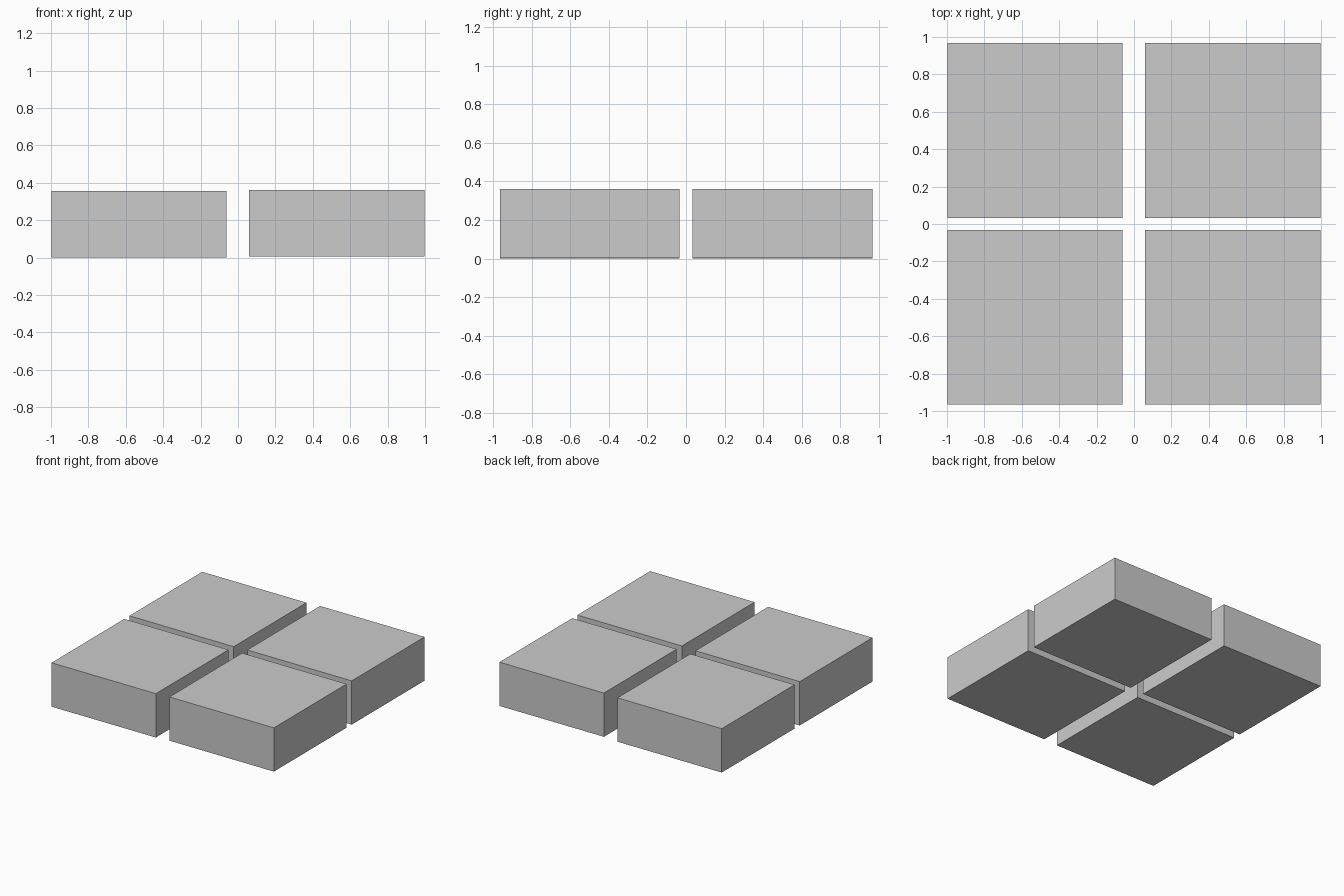
import bpy

if "Cube" in bpy.data.objects:
    bpy.data.objects.remove(bpy.data.objects["Cube"])


def block(name, x0, x1, y0, y1, z0, z1):
    """Sharp-edged box given by its bounds."""
    bpy.ops.mesh.primitive_cube_add(
        size=1, location=((x0 + x1) / 2, (y0 + y1) / 2, (z0 + z1) / 2))
    ob = bpy.context.object
    ob.name = name
    ob.scale = (x1 - x0, y1 - y0, z1 - z0)
    bpy.ops.object.transform_apply(location=False, rotation=False, scale=True)
    return ob


# Four slabs in a 2 x 2 layout; the right column sits very slightly higher
columns = {"left": (-0.998, -0.062, 0.0, 0.356),
           "right": (0.06, 0.998, 0.007, 0.362)}
rows = {"front": (-0.965, -0.033), "back": (0.033, 0.967)}

for side, (x0, x1, z0, z1) in columns.items():
    for end, (y0, y1) in rows.items():
        block(f"{end}_{side}_block", x0, x1, y0, y1, z0, z1)
